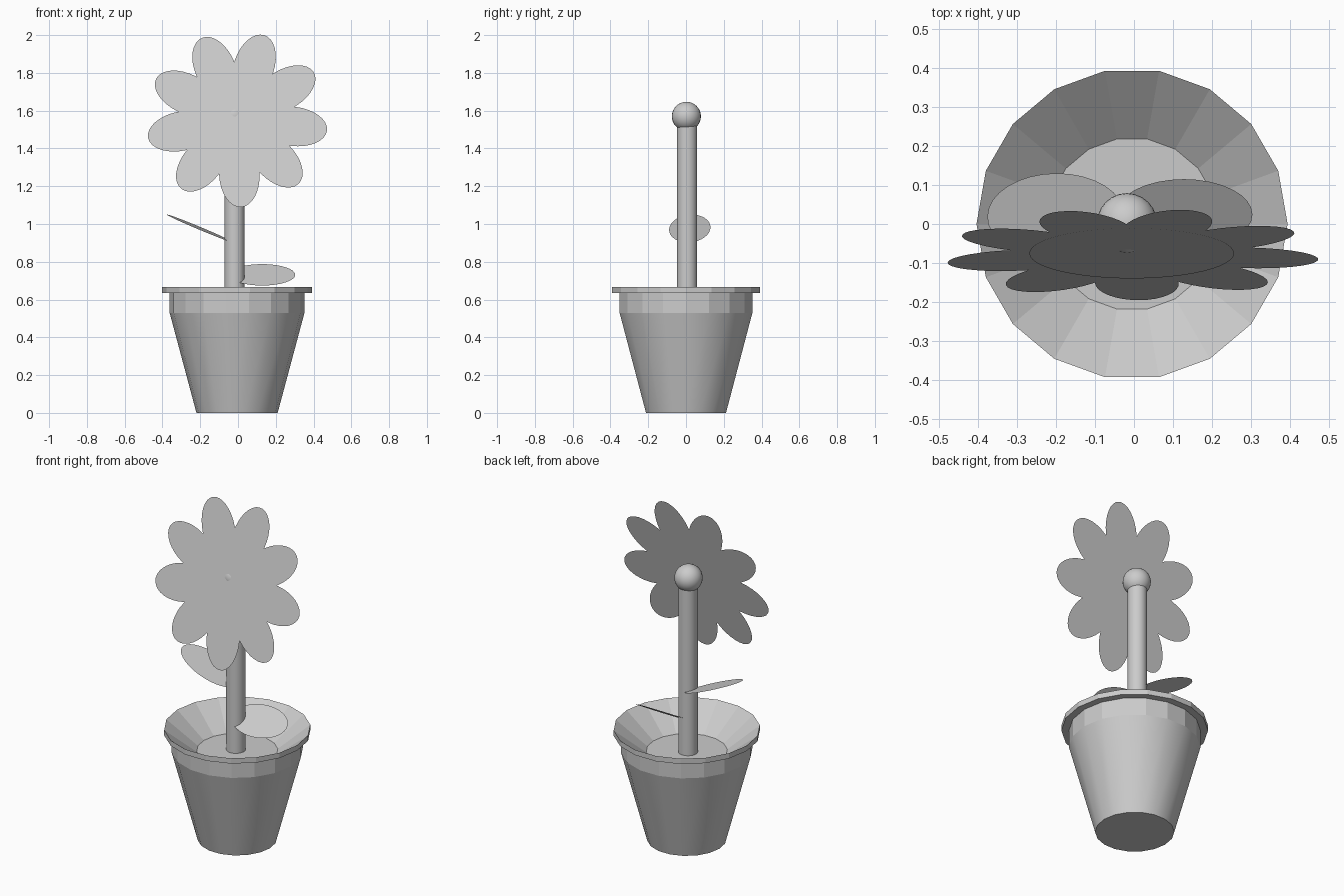
import bpy, bmesh, math
from mathutils import Matrix

if "Cube" in bpy.data.objects:
    bpy.data.objects.remove(bpy.data.objects["Cube"])

R, T = Matrix.Rotation, Matrix.Translation


def finish(name, bm):
    mesh = bpy.data.meshes.new(name)
    bm.to_mesh(mesh)
    bm.free()
    obj = bpy.data.objects.new(name, mesh)
    bpy.context.collection.objects.link(obj)
    return obj


def ellipse(bm, length, width, matrix, segments=32):
    """Flat ellipse, given by half length (x) and half width (y)."""
    bmesh.ops.create_circle(bm, cap_ends=True, segments=segments, radius=1,
                            matrix=matrix @ Matrix.Diagonal((length, width, 1, 1)))


# Pot: 18-sided lathe, smooth tapered body, faceted collar, rim and funnel
SIDES = 18
profile = [(0.215, 0), (0.357, 0.53), (0.357, 0.635), (0.398, 0.635),
           (0.398, 0.667), (0.221, 0.53)]
bm = bmesh.new()
rings = []
for r, z in profile:
    rings.append([bm.verts.new((r * math.cos(i * math.tau / SIDES) - 0.005,
                                r * math.sin(i * math.tau / SIDES), z))
                  for i in range(SIDES)])
for k, (low, high) in enumerate(zip(rings, rings[1:])):
    for i in range(SIDES):
        j = (i + 1) % SIDES
        face = bm.faces.new((low[i], low[j], high[j], high[i]))
        face.smooth = k == 0
bm.faces.new(rings[0][::-1])
bm.faces.new(rings[-1])
# Keep the shading of the body separate from its neighbours
for e in bm.edges:
    if len({f.smooth for f in e.link_faces}) > 1:
        e.smooth = False
finish("pot", bm)

# Stem
bm = bmesh.new()
bmesh.ops.create_cone(bm, cap_ends=True, segments=24, radius1=0.053, radius2=0.053,
                      depth=1.02, matrix=T((-0.018, 0.006, 1.03)))
for f in bm.faces:
    f.smooth = len(f.verts) == 4
for e in bm.edges:
    e.smooth = all(f.smooth for f in e.link_faces)
finish("stem", bm)

# Round knob behind the flower
bm = bmesh.new()
bmesh.ops.create_uvsphere(bm, u_segments=24, v_segments=16, radius=0.077,
                          matrix=T((-0.018, 0.002, 1.57)))
for f in bm.faces:
    f.smooth = True
finish("flower_knob", bm)

# Flower head: flat disc and nine flat petals, leaning back
head = T((-0.006, -0.077, 1.555)) @ R(math.radians(75.8), 4, 'X')
bm = bmesh.new()
for i in range(9):
    spin = R(math.radians(-7.5 + 40 * i), 4, 'Z')
    ellipse(bm, 0.178, 0.107, head @ spin @ T((0.303, 0, 0)))
finish("petals", bm)

bm = bmesh.new()
ellipse(bm, 0.262, 0.262, head @ T((0, 0.012, 0.001)), 48)
finish("flower_disc", bm)

# Leaves: flat ellipses growing out of the stem
bm = bmesh.new()
ellipse(bm, 0.19, 0.11, T((-0.2, 0.02, 0.976)) @ R(math.radians(22.7), 4, 'Y')
        @ R(math.radians(4), 4, 'X'))
finish("left_leaf", bm)

bm = bmesh.new()
ellipse(bm, 0.175, 0.107, T((0.128, 0.024, 0.731)) @ R(math.radians(32), 4, 'X'))
finish("right_leaf", bm)
